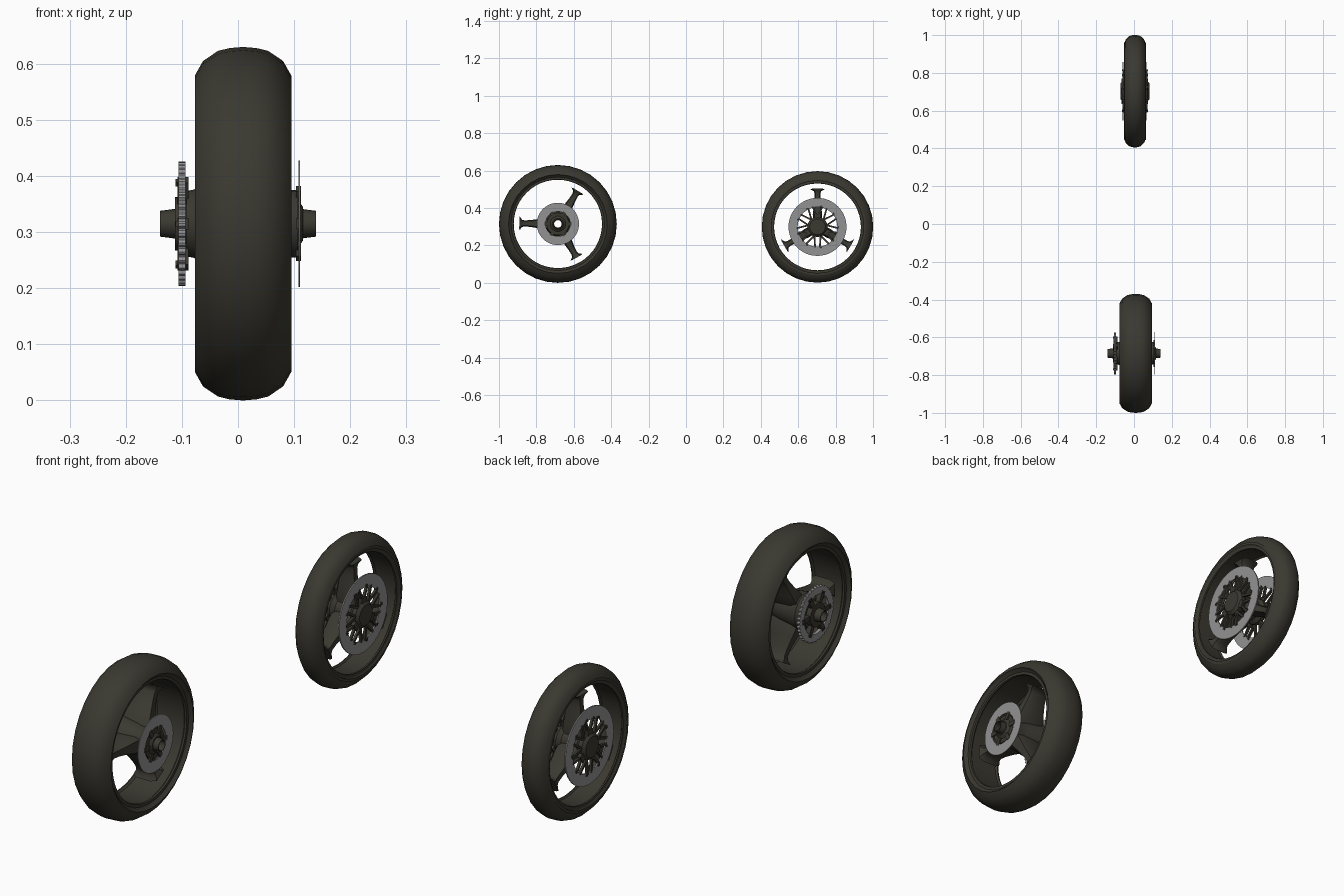
import bpy, bmesh, math
from mathutils import Vector

if "Cube" in bpy.data.objects:
    bpy.data.objects.remove(bpy.data.objects["Cube"])


def material(name, rgb):
    m = bpy.data.materials.new(name)
    m.diffuse_color = (*rgb, 1)
    m.use_nodes = True
    m.node_tree.nodes["Principled BSDF"].inputs["Base Color"].default_value = m.diffuse_color
    return m


BLACK = material("dark rubber and cast metal", (0.042, 0.040, 0.030))
STEEL = material("brake steel", (0.29, 0.29, 0.29))
TAU = 2 * math.pi


def finish(name, bm, mat, centre, smooth=35):
    bmesh.ops.recalc_face_normals(bm, faces=bm.faces)
    me = bpy.data.meshes.new(name)
    bm.to_mesh(me)
    bm.free()
    me.materials.append(mat)
    ob = bpy.data.objects.new(name, me)
    ob.location = centre
    bpy.context.collection.objects.link(ob)
    bpy.ops.object.select_all(action='DESELECT')
    ob.select_set(True)
    bpy.context.view_layer.objects.active = ob
    bpy.ops.object.shade_smooth_by_angle(angle=math.radians(smooth))
    return ob


def polar(x, r, a):
    return Vector((x, r * math.cos(a), r * math.sin(a)))


def lathe(name, profile, mat, centre, n=40, tooth=0.0, loop=True):
    """Spin an (x, r) profile round the axle; tooth shrinks alternate outer points."""
    bm = bmesh.new()
    rmax = max(r for _, r in profile)
    rings = []
    for i in range(n):
        cut = tooth if i % 4 > 1 else 0
        rings.append([bm.verts.new(polar(x, r - (cut if r > rmax - 1e-5 else 0), TAU * i / n))
                      for x, r in profile])
    m = len(profile)
    for i in range(n):
        a, b = rings[i], rings[(i + 1) % n]
        for j in range(m if loop else m - 1):
            k = (j + 1) % m
            bm.faces.new((a[j], a[k], b[k], b[j]))
    if not loop:
        for j in (0, m - 1):
            bm.faces.new([r[j] for r in rings])
    return finish(name, bm, mat, centre)


def ring(name, x0, x1, r0, r1, mat, centre, n=48, tooth=0.0):
    return lathe(name, [(x0, r0), (x0, r1), (x1, r1), (x1, r0)], mat, centre, n, tooth)


def bars(name, items, x0, x1, mat, centre):
    """Flat arms, each from (angle, radius) to (angle, radius) with a half width."""
    bm = bmesh.new()
    for a0, r0, a1, r1, w in items:
        p, q = polar(0, r0, a0), polar(0, r1, a1)
        side = Vector((1, 0, 0)).cross((q - p).normalized()) * w
        lo, hi = [[bm.verts.new(v + Vector((x, 0, 0))) for v in (p - side, q - side, q + side, p + side)]
                  for x in (x0, x1)]
        bm.faces.new(lo)
        bm.faces.new(hi)
        for i in range(4):
            j = (i + 1) % 4
            bm.faces.new((lo[i], lo[j], hi[j], hi[i]))
    return finish(name, bm, mat, centre)


def spokes(name, stations, start, skew, centre):
    """Three lofted arms; stations are (radius, half width, half depth)."""
    bm = bmesh.new()
    section = [(1, .6), (.7, 1), (-.7, 1), (-1, .6), (-1, -.6), (-.7, -1), (.7, -1), (1, -.6)]
    for s in range(3):
        base = math.radians(start + 120 * s)
        loops = [[bm.verts.new(polar(hd * v, r, base + (skew * r + hw * u) / r)) for u, v in section]
                 for r, hw, hd in stations]
        for a, b in zip(loops, loops[1:]):
            for i in range(8):
                j = (i + 1) % 8
                bm.faces.new((a[i], a[j], b[j], b[i]))
        bm.faces.new(loops[0])
        bm.faces.new(loops[-1])
    return finish(name, bm, BLACK, centre, 45)


def tyre_and_rim(label, R, w, rim, centre):
    # outer tread half-section mirrored to both sides
    half = [(0, R), (.28 * w, R - .002), (.52 * w, R - .007), (.83 * w, R - .025), (w, R - .051),
            (w * .98, rim + .027), (w * .88, rim + .016), (w * .84, rim + .012)]
    prof = half + [(-x, r) for x, r in half[:0:-1]]
    lathe(label + "_tyre", prof, BLACK, centre, 32)
    # rim barrel with raised lips
    half = [(0, rim + .014), (.86 * w, rim + .014), (.86 * w, rim + .002), (.78 * w, rim), (.7 * w, rim + .006)]
    prof = half + [(-x, r) for x, r in half[:0:-1]]
    lathe(label + "_rim", prof, BLACK, centre, 48)


def bolts(name, count, rad, r, x0, x1, centre):
    items = [(TAU * i / count, rad - r, TAU * i / count, rad + r, r) for i in range(count)]
    bars(name, items, x0, x1, BLACK, centre)


# ---------- rear wheel ----------
rear = (0.009, -0.685, 0.315)
axle_c = (0, -0.685, 0.315)
tyre_and_rim("rear", 0.315, 0.086, 0.236, rear)
spokes("rear_spokes", [(.035, .030, .066), (.075, .034, .062), (.11, .024, .052), (.15, .018, .043),
                       (.18, .016, .040), (.194, .020, .044), (.203, .032, .050), (.208, .038, .052)],
       58, 0.02, rear)
lathe("rear_hub", [(-.092, .021), (-.092, .058), (-.078, .061), (-.06, .075), (.03, .062), (.07, .052), (.094, .060),
                   (.107, .060), (.107, .042), (.116, .030), (.116, .021)], BLACK, axle_c, 24)
lathe("rear_axle", [(-.139, .020), (-.139, .023), (-.10, .028), (.10, .028), (.139, .023), (.139, .020)],
      BLACK, axle_c, 20)
ring("rear_brake_disc", .1075, .1105, .066, .113, STEEL, axle_c)
bars("rear_disc_carrier", [(TAU * i / 6, .040, TAU * i / 6, .072, .009) for i in range(6)],
     .103, .112, BLACK, axle_c)
# toothed chain sprocket and its carrier on the left
ring("rear_sprocket", -.106, -.094, .078, .111, STEEL, axle_c, 160, .005)
bars("sprocket_carrier", [(TAU * i / 6, .030, TAU * i / 6, .090, .010) for i in range(6)],
     -.108, -.088, BLACK, axle_c)
ring("sprocket_hub", -.112, -.088, .021, .048, BLACK, axle_c, 24)
bolts("sprocket_bolts", 6, .084, .005, -.111, -.10, axle_c)

# ---------- front wheel ----------
front = (0.005, 0.703, 0.299)
tyre_and_rim("front", 0.298, 0.059, 0.232, front)
spokes("front_spokes", [(.03, .026, .045), (.07, .026, .042), (.11, .020, .036), (.15, .016, .031),
                        (.178, .015, .030), (.192, .020, .033), (.201, .034, .037), (.206, .040, .039)],
       90, 0.0, front)
lathe("front_hub", [(-.077, .022), (-.077, .042), (-.066, .054), (-.05, .054), (-.035, .042), (.035, .042),
                    (.05, .054), (.066, .054), (.077, .042), (.077, .022)], BLACK, front, 24, loop=False)
N = 9
arms = []
for i in range(N):
    a = TAU * (i + .25) / N
    for d in (-.24, .24):
        arms.append((a, .050, a + d, .112, .0045))
for side, s in (("right", 1), ("left", -1)):
    ring("front_disc_" + side, s * .060, s * .065, .106, .155, STEEL, front)
    bars("front_disc_carrier_" + side, arms, s * .057, s * .067, BLACK, front)
    bolts("front_disc_bolts_" + side, N, .111, .005, s * .058, s * .069, front)
    # three-sided hub cover
    bars("front_hub_cover_" + side,
         [(math.radians(90 + 120 * i), .01, math.radians(90 + 120 * i), .068, .016) for i in range(3)],
         s * .055, s * .070, BLACK, front)
